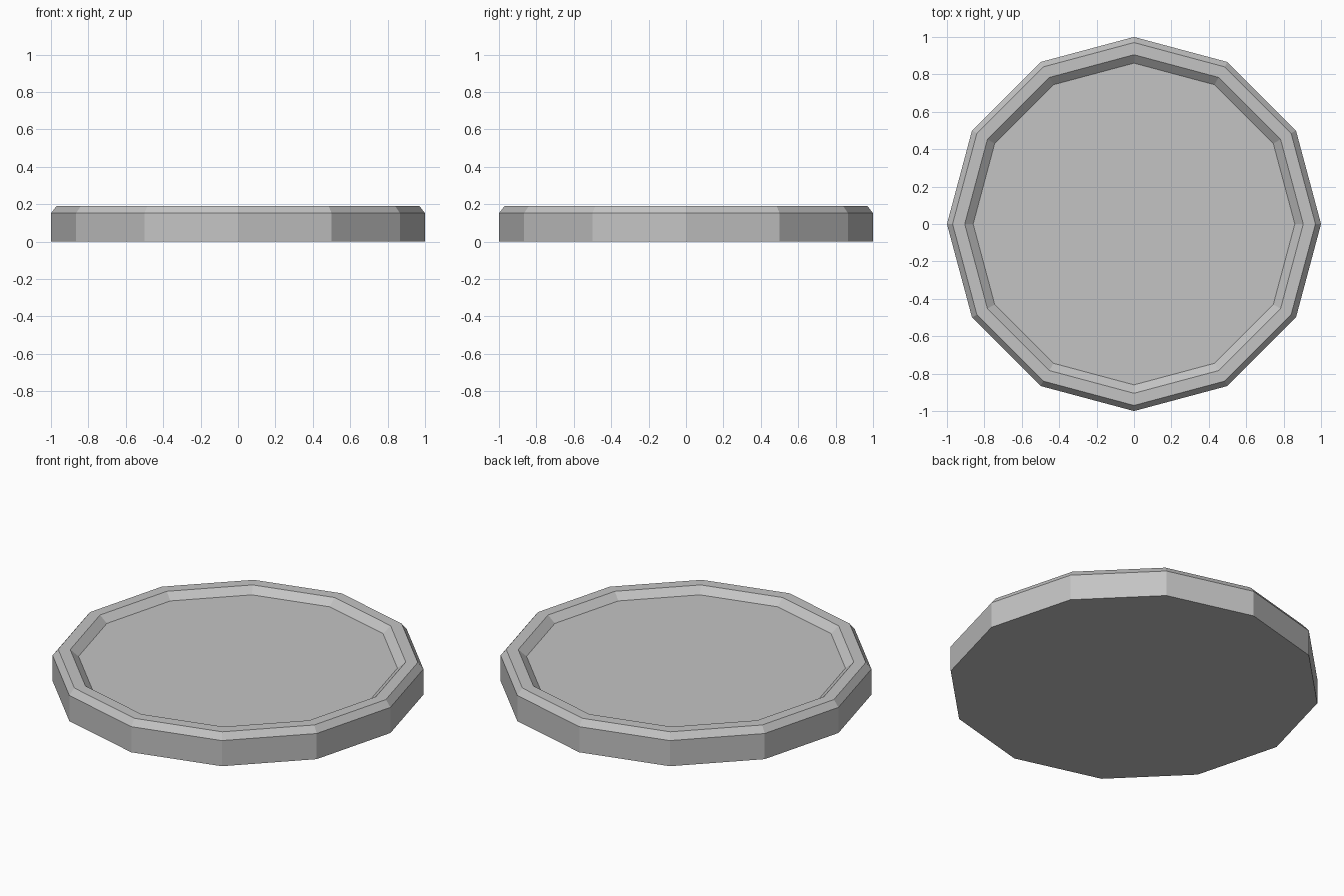
import bpy
import bmesh
from math import cos, sin, pi

SIDES = 12

cube = bpy.data.objects.get("Cube")
if cube:
    bpy.data.objects.remove(cube, do_unlink=True)

# Plain grey material
grey = bpy.data.materials.new("light_grey")
grey.use_nodes = True
colour = (0.55, 0.55, 0.55, 1.0)
grey.diffuse_color = colour
grey.node_tree.nodes["Principled BSDF"].inputs["Base Color"].default_value = colour

# Profile (radius, height): base, shoulder, rim outside, rim inside, floor
PROFILE = [(1.0, 0.0), (1.0, 0.152), (0.97, 0.19), (0.905, 0.19), (0.86, 0.152)]


def lathe(name, profile, material):
    """Turn a profile into a closed, flat-sided solid."""
    bm = bmesh.new()
    rings = [[bm.verts.new((r * cos(2 * pi * i / SIDES), r * sin(2 * pi * i / SIDES), z))
              for i in range(SIDES)] for r, z in profile]
    for low, high in zip(rings, rings[1:]):
        for i in range(SIDES):
            j = (i + 1) % SIDES
            bm.faces.new((low[i], low[j], high[j], high[i]))
    bm.faces.new(rings[0][::-1])
    bm.faces.new(rings[-1])
    mesh = bpy.data.meshes.new(name)
    bm.to_mesh(mesh)
    bm.free()
    mesh.materials.append(material)
    obj = bpy.data.objects.new(name, mesh)
    bpy.context.collection.objects.link(obj)
    return obj


# Shallow twelve-sided tray with a raised, bevelled rim
lathe("round_tray", PROFILE, grey)
